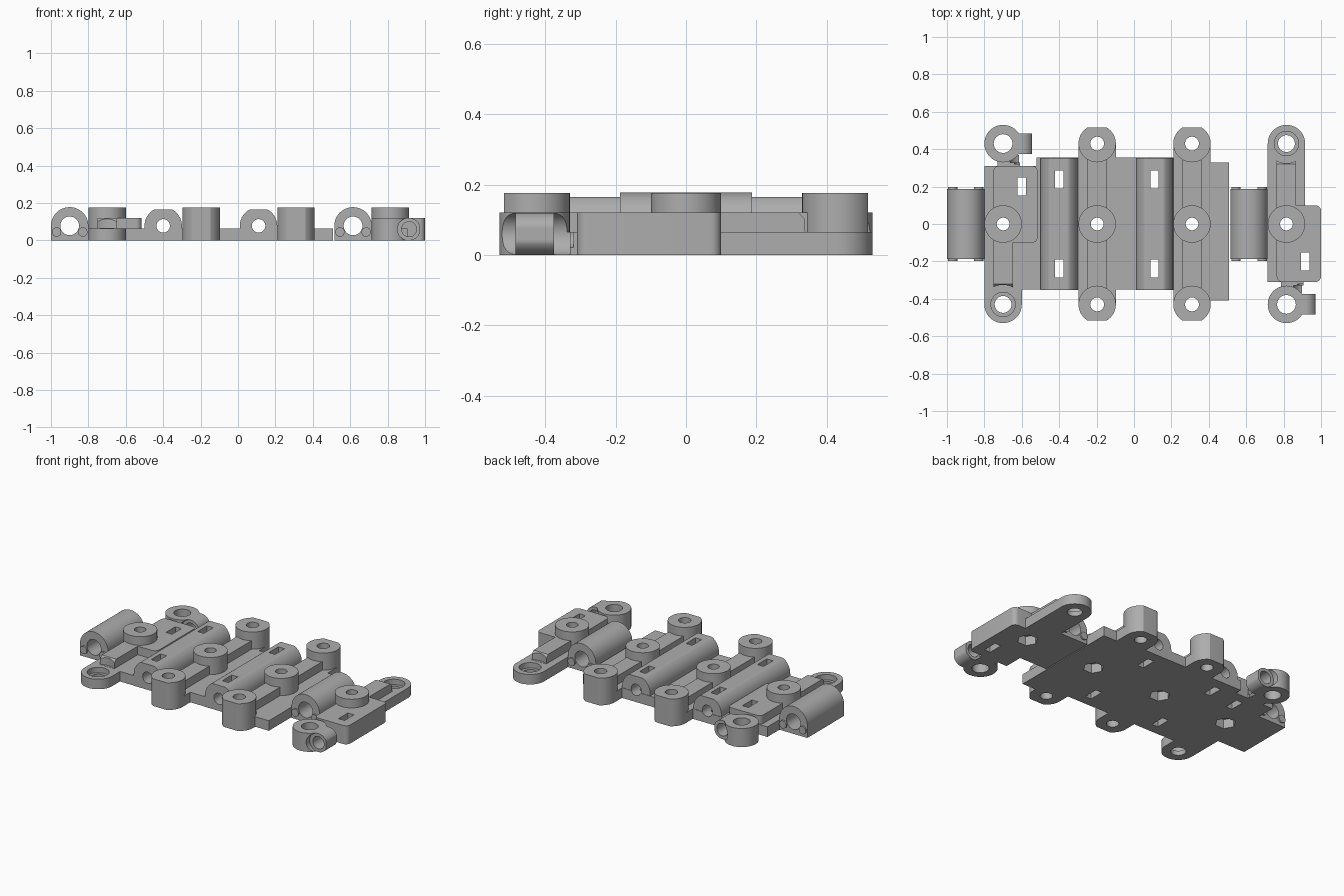
import bpy, bmesh, math
from mathutils import Matrix, Vector

if "Cube" in bpy.data.objects:
    bpy.data.objects.remove(bpy.data.objects["Cube"])

GREY = (0.42, 0.42, 0.42, 1)
mat = bpy.data.materials.new("plain grey")
mat.use_nodes = True
mat.diffuse_color = GREY
mat.node_tree.nodes["Principled BSDF"].inputs["Base Color"].default_value = GREY
parts, cutters = [], []


def finish(name, bm, group):
    bmesh.ops.recalc_face_normals(bm, faces=bm.faces)
    me = bpy.data.meshes.new(name)
    bm.to_mesh(me)
    bm.free()
    me.materials.append(mat)
    ob = bpy.data.objects.new(name, me)
    bpy.context.collection.objects.link(ob)
    group.append(ob)
    return ob


def prism(name, pts, lo, hi, axis="z", group=parts):
    """Extrude a flat outline along z, or an x-z outline along y."""
    bm = bmesh.new()
    put = (lambda a, b: (a, b, lo)) if axis == "z" else (lambda a, b: (a, lo, b))
    face = bm.faces.new([bm.verts.new(put(*p)) for p in pts])
    ext = bmesh.ops.extrude_face_region(bm, geom=[face])
    move = Vector((0, 0, hi - lo)) if axis == "z" else Vector((0, hi - lo, 0))
    bmesh.ops.translate(bm, vec=move, verts=[v for v in ext["geom"] if isinstance(v, bmesh.types.BMVert)])
    return finish(name, bm, group)


def box(name, x, y, z, group=parts, corner=0):
    x, y = sorted(x), sorted(y)
    if not corner:
        pts = [(x[0], y[0]), (x[1], y[0]), (x[1], y[1]), (x[0], y[1])]
    else:
        pts = []
        centres = [(x[1] - corner, y[1] - corner), (x[0] + corner, y[1] - corner),
                   (x[0] + corner, y[0] + corner), (x[1] - corner, y[0] + corner)]
        for q, (cx, cy) in enumerate(centres):
            pts += arc(cx, cy, corner, q * 90, q * 90 + 90, 6)
    return prism(name, pts, z[0], z[1], group=group)


def arc(cx, cy, r, a0, a1, n):
    angles = [math.radians(a0 + (a1 - a0) * i / n) for i in range(n + 1)]
    return [(cx + r * math.cos(a), cy + r * math.sin(a)) for a in angles]


def disc(name, cx, cy, r, lo, hi, axis="z", group=parts, n=48):
    return prism(name, arc(cx, cy, r, 0, 360, n)[:-1], lo, hi, axis, group)


def barrel(name, cx, half, hole, top):
    """Round-topped hinge barrel with a pin hole along y."""
    pts = [(cx + 0.1, 0)] + [(a, min(b, top)) for a, b in arc(cx, 0.078, 0.1, 0, 180, 40)]
    prism(name, pts + [(cx - 0.1, 0)], -half, half, "y")
    disc("pin_cutter", cx, 0.078, hole, -0.6, 0.6, "y", cutters)


def slot(cx, cy):
    box("slot_cutter", (cx - 0.022, cx + 0.022), (cy - 0.048, cy + 0.048), (-0.1, 0.3), cutters)


def centre_boss(name, cx):
    disc(name, cx, 0, 0.1, 0, 0.176)
    disc("bolt_cutter", cx, 0, 0.034, -0.1, 0.3, group=cutters)
    disc("nut_cutter", cx, 0, 0.062, -0.1, 0.06, group=cutters, n=6)


def rib(name, cx, y0, y1):
    """Raised strip with bevelled ends."""
    ob = box(name, (cx - 0.052, cx + 0.052), (y0, y1), (0, 0.12))
    bm = bmesh.new()
    bm.from_mesh(ob.data)
    ends = [e for e in bm.edges if all(v.co.z > 0.1 for v in e.verts)
            and abs(e.verts[0].co.y - e.verts[1].co.y) < 0.001]
    bmesh.ops.bevel(bm, geom=ends, offset=0.02, segments=1, affect="EDGES")
    bm.to_mesh(ob.data)
    bm.free()


def end_link(side, bx, s):
    """Link at either end: eyelet, stepped plate, and a boss with a side lug."""
    # low strip, eyelet and raised plate
    box(side + "_link_strip", (bx - 0.1, bx + 0.1), (-s * 0.43, s * 0.31), (0, 0.065))
    box(side + "_link_plate", (bx - 0.052, bx + 0.185), (-s * 0.1, s * 0.31), (0, 0.12), corner=0.03)
    rib(side + "_link_rib", bx, -s * 0.34, 0)
    disc(side + "_eyelet", bx, -s * 0.43, 0.1, 0, 0.065)
    disc("eyelet_cutter", bx, -s * 0.43, 0.045, -0.1, 0.3, group=cutters)
    disc("recess_cutter", bx, -s * 0.43, 0.065, 0.03, 0.3, group=cutters)
    disc("clearance_cutter", bx, -s * 0.43, 0.105, 0.066, 0.3, group=cutters)
    centre_boss(side + "_link_boss", bx)
    slot(bx + 0.1, s * 0.2)
    # boss carrying the lug
    cy = s * 0.43
    box(side + "_lug_bridge", (bx - 0.03, bx + 0.09), (s * 0.3, s * 0.37), (0, 0.065))
    disc(side + "_lug_boss", bx, cy, 0.1, 0, 0.12)
    lug = [(bx + 0.05, 0)] + [(min(a, bx + 0.155), b) for a, b in arc(bx + 0.1, 0.06, 0.06, -90, 90, 24)]
    prism(side + "_lug", lug + [(bx + 0.05, 0.12)], cy - 0.055, cy + 0.055, "y")
    disc("lug_bore_cutter", bx, cy, 0.05, -0.1, 0.3, group=cutters)
    disc("lug_pin_cutter", bx + 0.1, 0.06, 0.04, cy - 0.11, cy + 0.11, "y", cutters)
    for d in (-1, 1):
        disc("lug_side_cutter", bx + 0.1, 0.06, 0.062, cy + d * 0.055, cy + d * 0.101, "y", cutters)


# floor of the middle link
box("base_plate", (-0.62, 0.41), (-0.35, 0.355), (0, 0.065))
parts[-1].data.transform(Matrix.Identity(4))
box("base_flange", (0.4, 0.508), (-0.41, 0.33), (0, 0.065))
box("plate_notch_cutter", (-0.7, -0.52), (0.311, 0.375), (-0.1, 0.2), cutters)
notch = cutters.pop()

# hinge barrels
barrel("left_outer_barrel", -0.9, 0.187, 0.05, 0.2)
barrel("left_inner_barrel", -0.4, 0.352, 0.036, 0.165)
barrel("right_inner_barrel", 0.11, 0.352, 0.036, 0.165)
barrel("right_outer_barrel", 0.615, 0.187, 0.05, 0.2)
for cx in (-0.4, 0.11):
    for sy in (-1, 1):
        slot(cx, sy * 0.238)
for cx in (-0.9, 0.615):
    for sx in (-1, 1):
        for sy in (-1, 1):
            ends = sorted((sy * 0.18, sy * 0.197))
            disc("barrel_stud", cx + sx * 0.07, 0.045, 0.025, *ends, "y", n=24)

# rows of bosses across the middle link
for row, cx in (("left", -0.197), ("right", 0.31)):
    rib(row + "_row_rib", cx, -0.4, 0.4)
    centre_boss(row + "_row_centre_boss", cx)
    for end, s in (("front", -1), ("back", 1)):
        box(f"{row}_{end}_foot", (cx - 0.1, cx + 0.1), (s * 0.3, s * 0.43), (0, 0.065))
        pts = [(a, max(-0.517, min(0.517, b))) for a, b in arc(cx, s * 0.43, 0.1, 0, 360, 48)[:-1]]
        clean = [p for i, p in enumerate(pts) if abs(p[1]) < 0.517 or abs(pts[i - 1][1]) < 0.517
                 or abs(pts[(i + 1) % len(pts)][1]) < 0.517]
        prism(f"{row}_{end}_boss", clean, 0, 0.176)
        disc("boss_cutter", cx, s * 0.43, 0.037, -0.1, 0.3, group=cutters)

end_link("left", -0.7, 1)
end_link("right", 0.815, -1)


# drill every part with the cutters that touch it
def bounds(ob):
    co = [v.co for v in ob.data.vertices]
    return [(min(c[i] for c in co), max(c[i] for c in co)) for i in range(3)]


def touch(a, b):
    return all(p[0] < q[1] and q[0] < p[1] for p, q in zip(a, b))


cut_bounds = [(c, bounds(c)) for c in cutters]
for ob in parts:
    own = bounds(ob)
    tools = [notch] if ob.name == "base_plate" else []
    for c, cb in cut_bounds:
        # pin holes belong only to their own barrel and the floor
        if touch(own, cb) and not (c.name.startswith("clearance") and "rib" not in ob.name):
            tools.append(c)
    for c in tools:
        mod = ob.modifiers.new("hole", "BOOLEAN")
        mod.operation, mod.solver, mod.object = "DIFFERENCE", "EXACT", c
deps = bpy.context.evaluated_depsgraph_get()
baked = [(ob, bpy.data.meshes.new_from_object(ob.evaluated_get(deps))) for ob in parts]
for ob, me in baked:
    ob.modifiers.clear()
    ob.data = me
for c in cutters + [notch]:
    bpy.data.objects.remove(c)

# smooth round walls, keep crisp edges
bpy.ops.object.select_all(action="DESELECT")
for ob in parts:
    ob.select_set(True)
bpy.context.view_layer.objects.active = parts[0]
bpy.ops.object.shade_smooth_by_angle(angle=math.radians(30))
